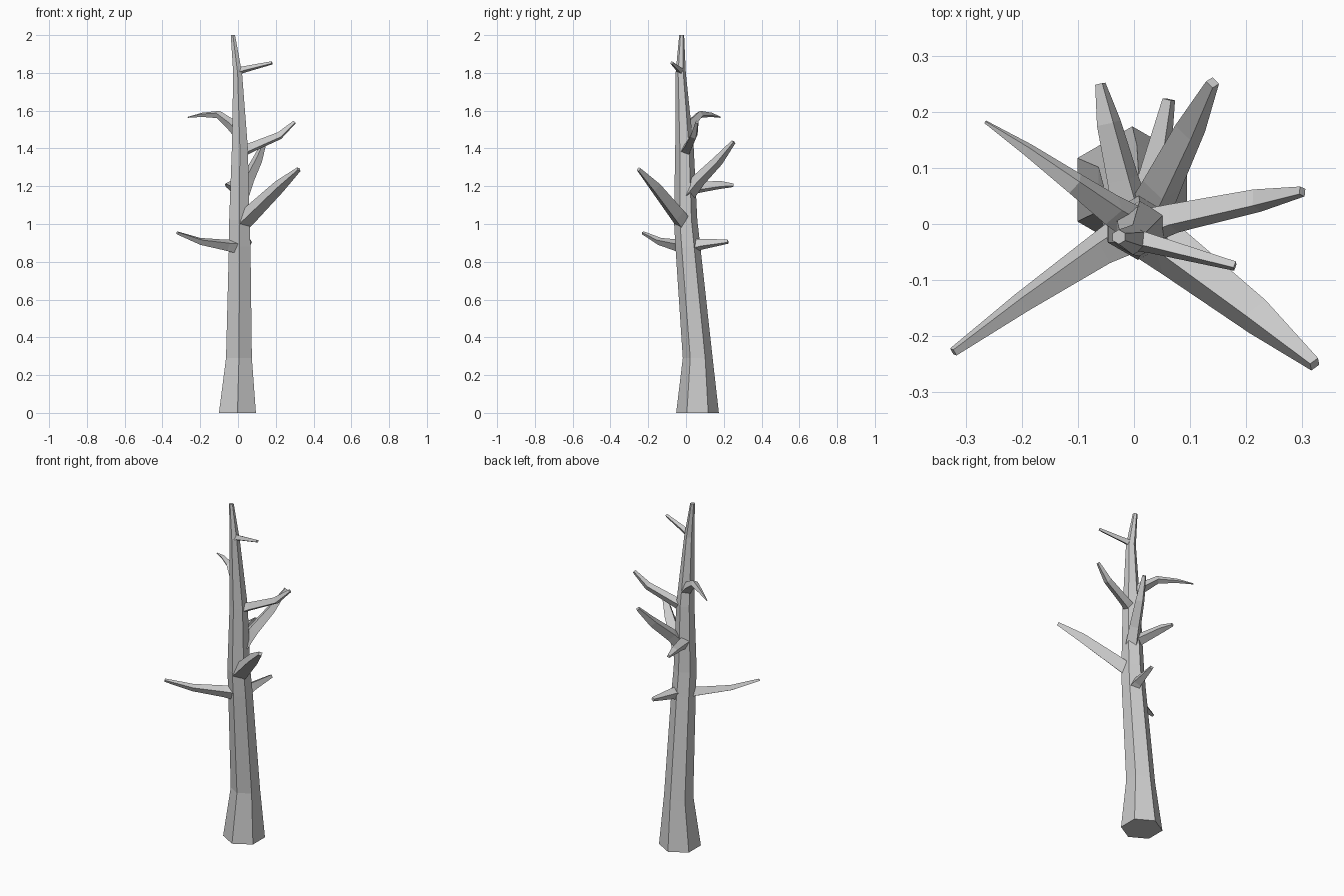
import bpy, bmesh, math
from mathutils import Vector


def tube(name, rings, sides, phase, level=False):
    """Faceted tube through rings of (x, y, z, radius); level keeps rings horizontal."""
    bm = bmesh.new()
    pts = [Vector(r[:3]) for r in rings]
    loops = []
    for i, p in enumerate(pts):
        t = (pts[min(i + 1, len(pts) - 1)] - pts[max(i - 1, 0)]).normalized()
        if level:
            u, v = Vector((1, 0, 0)), Vector((0, 1, 0))
        else:
            u = Vector((0, 0, 1)).cross(t).normalized()
            v = t.cross(u)
        loop = []
        for k in range(sides):
            a = math.radians(phase) + 2 * math.pi * k / sides
            loop.append(bm.verts.new(p + (u * math.cos(a) + v * math.sin(a)) * rings[i][3]))
        loops.append(loop)
    for a, b in zip(loops, loops[1:]):
        for k in range(sides):
            n = (k + 1) % sides
            bm.faces.new((a[k], a[n], b[n], b[k]))
    bm.faces.new(loops[0][::-1])
    bm.faces.new(loops[-1])
    bmesh.ops.recalc_face_normals(bm, faces=bm.faces)
    mesh = bpy.data.meshes.new(name)
    bm.to_mesh(mesh)
    bm.free()
    ob = bpy.data.objects.new(name, mesh)
    bpy.context.collection.objects.link(ob)
    return ob


# Leaning six-sided trunk with a flared foot
tube("trunk", [
    (-0.003, 0.061, 0.0, 0.113),
    (0.005, 0.062, 0.29, 0.079),
    (0.009, 0.010, 0.88, 0.066),
    (0.007, -0.002, 1.02, 0.062),
    (0.010, -0.008, 1.40, 0.049),
    (-0.002, -0.028, 1.80, 0.027),
    (-0.027, -0.023, 2.0, 0.013),
], 6, 90, level=True)

# Bare branches, each tapering outwards from inside the trunk
branches = {
    "low_left_branch": [(0.0, -0.01, 0.88, 0.042), (-0.06, -0.045, 0.887, 0.032),
                        (-0.20, -0.14, 0.908, 0.02), (-0.322, -0.228, 0.953, 0.009)],
    "low_back_branch": [(0.02, 0.02, 0.88, 0.042), (0.035, 0.08, 0.893, 0.03),
                        (0.062, 0.222, 0.907, 0.012)],
    "main_front_branch": [(0.0, 0.0, 0.99, 0.05), (0.07, -0.05, 1.055, 0.046),
                          (0.22, -0.165, 1.20, 0.034), (0.322, -0.25, 1.29, 0.013)],
    "back_branch": [(0.0, 0.0, 1.185, 0.038), (-0.02, 0.08, 1.195, 0.03),
                    (-0.045, 0.18, 1.207, 0.023), (-0.06, 0.25, 1.205, 0.01)],
    "back_right_branch": [(0.02, 0.01, 1.16, 0.042), (0.05, 0.07, 1.235, 0.036),
                          (0.10, 0.17, 1.335, 0.028), (0.14, 0.252, 1.435, 0.012)],
    "right_branch": [(0.02, -0.005, 1.385, 0.034), (0.07, 0.01, 1.405, 0.028),
                     (0.22, 0.042, 1.468, 0.022), (0.30, 0.058, 1.54, 0.01)],
    "upper_left_branch": [(0.0, 0.0, 1.49, 0.034), (-0.04, 0.025, 1.53, 0.029),
                          (-0.105, 0.072, 1.58, 0.021), (-0.19, 0.133, 1.578, 0.012),
                          (-0.265, 0.182, 1.565, 0.003)],
    "top_twig": [(-0.01, -0.025, 1.805, 0.022), (0.03, -0.035, 1.818, 0.018),
                 (0.18, -0.075, 1.853, 0.009)],
}
for name, rings in branches.items():
    tube(name, rings, 4, 20)
